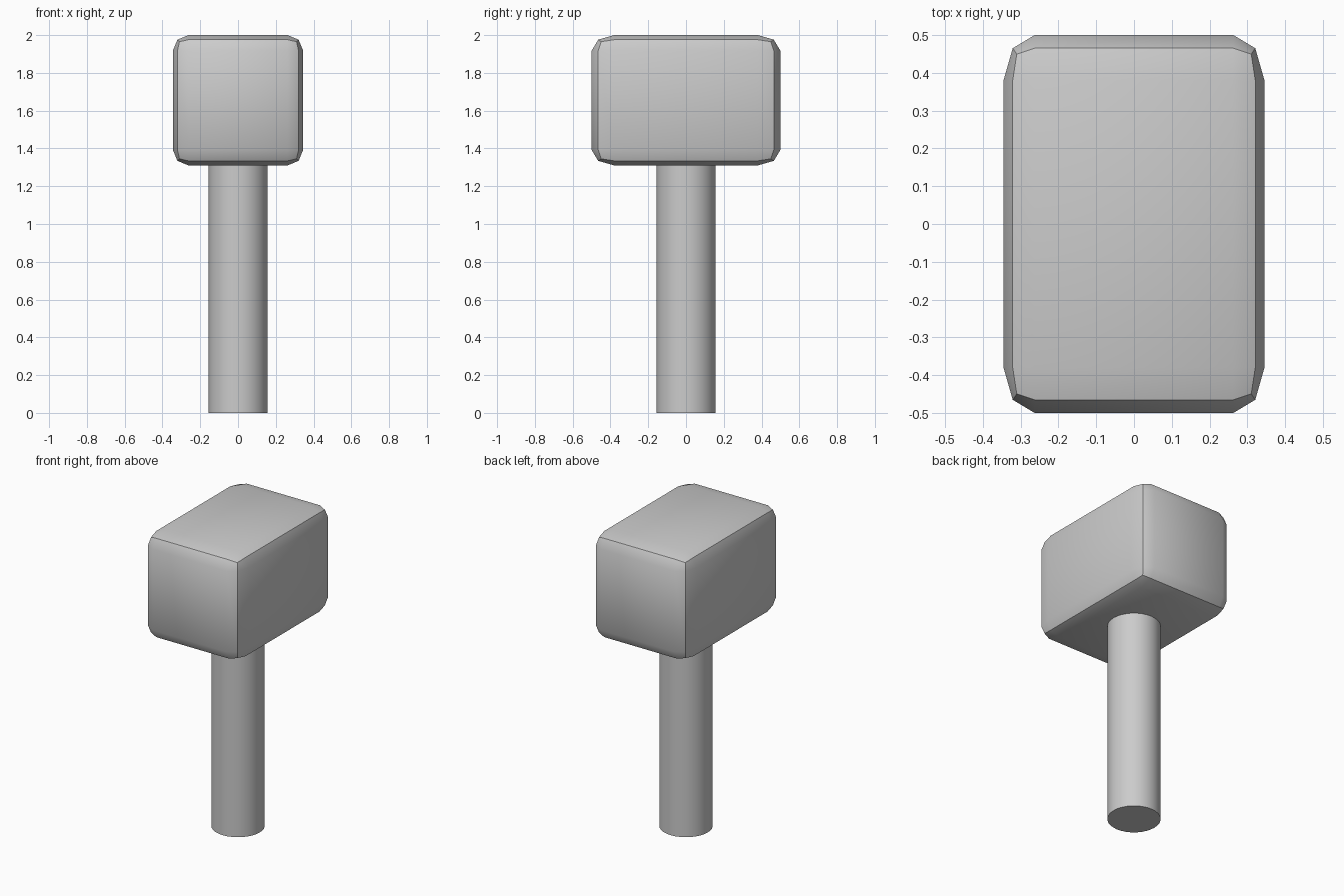
import bpy, bmesh, math
from mathutils import Vector

if "Cube" in bpy.data.objects:
    bpy.data.objects.remove(bpy.data.objects["Cube"])


def add_object(name, bm, smooth_angle):
    """Turn a bmesh into a named, smooth-shaded object."""
    mesh = bpy.data.meshes.new(name)
    bm.to_mesh(mesh)
    bm.free()
    obj = bpy.data.objects.new(name, mesh)
    bpy.context.collection.objects.link(obj)
    bpy.ops.object.select_all(action='DESELECT')
    obj.select_set(True)
    bpy.context.view_layer.objects.active = obj
    bpy.ops.object.shade_smooth_by_angle(angle=math.radians(smooth_angle))
    return obj


# Handle: round shaft, its top sunk slightly into the head
bm = bmesh.new()
bmesh.ops.create_cone(bm, cap_ends=True, segments=32,
                      radius1=0.157, radius2=0.157, depth=1.34)
bmesh.ops.translate(bm, verts=bm.verts, vec=Vector((0, 0, 0.67)))
add_object("handle", bm, 35)

# Head: unit cube bevelled first, then stretched, so the rounding stretches too
bm = bmesh.new()
bmesh.ops.create_cube(bm, size=1.0)
bmesh.ops.bevel(bm, geom=bm.edges[:], offset=0.12, offset_type='OFFSET',
                segments=2, profile=0.5, affect='EDGES')
bmesh.ops.scale(bm, verts=bm.verts, vec=Vector((0.69, 1.0, 0.69)))
bmesh.ops.translate(bm, verts=bm.verts, vec=Vector((0, 0, 1.655)))
add_object("head", bm, 35)
